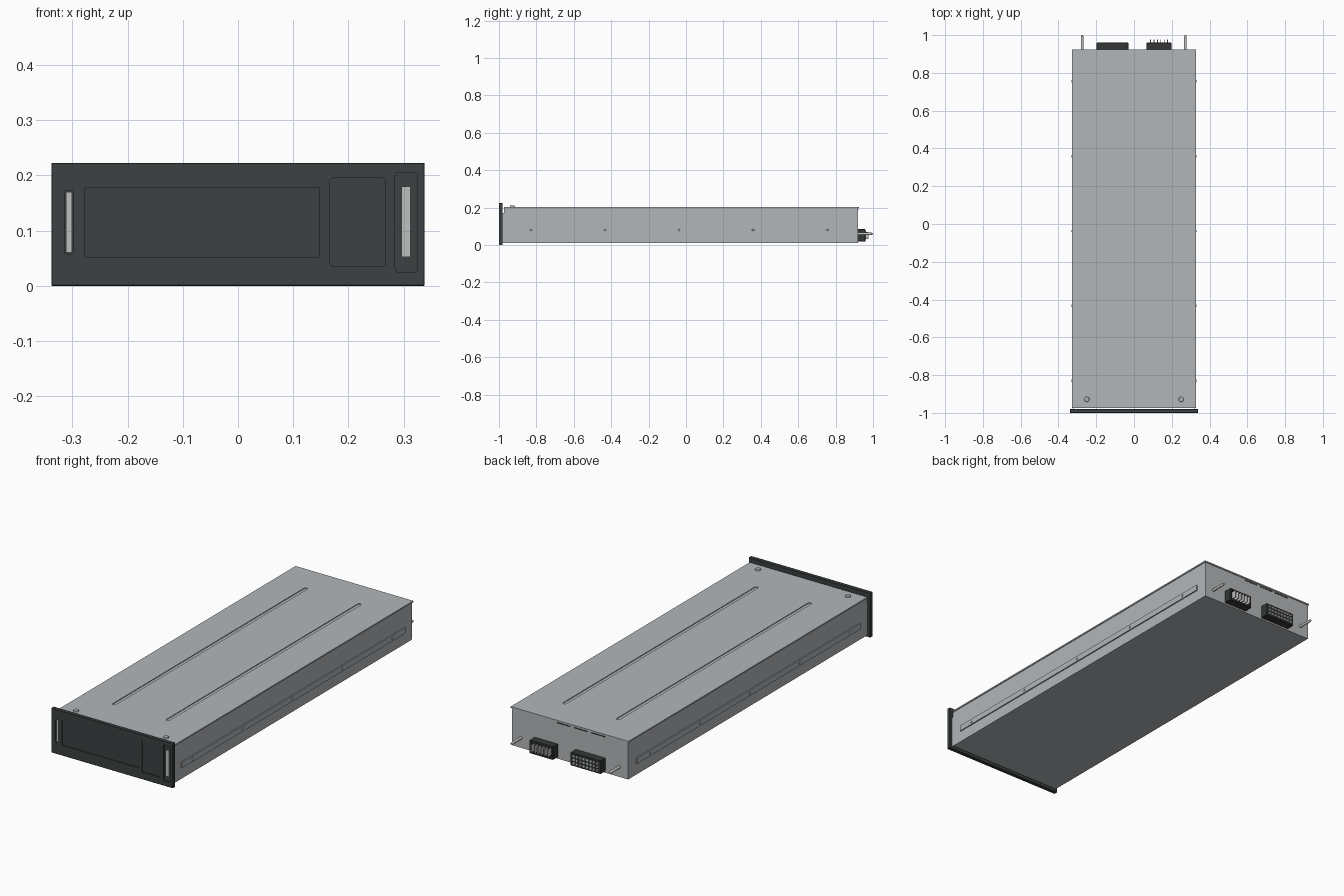
import bpy, bmesh, math
from mathutils import Vector

cube = bpy.data.objects.get("Cube")
if cube:
    bpy.data.objects.remove(cube, do_unlink=True)


def material(name, color):
    m = bpy.data.materials.new(name)
    m.use_nodes = True
    m.diffuse_color = (*color, 1)
    m.node_tree.nodes["Principled BSDF"].inputs["Base Color"].default_value = (*color, 1)
    return m


STEEL = material("light steel", (0.45, 0.47, 0.49))
SLATE = material("dark slate", (0.045, 0.053, 0.053))
BLACK = material("connector black", (0.035, 0.039, 0.039))
PALE = material("pale metal", (0.52, 0.53, 0.53))


def finish(name, bm, mat):
    bmesh.ops.recalc_face_normals(bm, faces=bm.faces)
    mesh = bpy.data.meshes.new(name)
    bm.to_mesh(mesh)
    bm.free()
    mesh.materials.append(mat)
    ob = bpy.data.objects.new(name, mesh)
    bpy.context.collection.objects.link(ob)
    return ob


def add_box(bm, x, y, z):
    verts = bmesh.ops.create_cube(bm, size=1)["verts"]
    for v in verts:
        v.co = Vector([(r[0] + r[1]) / 2 + c * (r[1] - r[0]) for c, r in zip(v.co, (x, y, z))])


def boxes(name, ranges, mat, bevel=0):
    bm = bmesh.new()
    for r in ranges:
        add_box(bm, *r)
    if bevel:
        bmesh.ops.bevel(bm, geom=bm.edges[:], offset=bevel, segments=1, affect="EDGES")
    return finish(name, bm, mat)


def plate(name, u, v, w, radius, mat, axis):
    """Rounded rectangle over ranges u and v, extruded along the axis over range w."""
    def place(a, b, c):
        return (a, c, b) if axis == "y" else (a, b, c)
    bm = bmesh.new()
    ring = []
    for i, (a, b) in enumerate(((u[1], v[1]), (u[0], v[1]), (u[0], v[0]), (u[1], v[0]))):
        ca = a - radius if a == u[1] else a + radius
        cb = b - radius if b == v[1] else b + radius
        for k in range(6):
            t = math.pi / 2 * (i + k / 5)
            ring.append(bm.verts.new(place(ca + radius * math.cos(t), cb + radius * math.sin(t), w[0])))
    face = bm.faces.new(ring)
    out = bmesh.ops.extrude_face_region(bm, geom=[face])["geom"]
    shift = Vector(place(0, 0, w[1] - w[0]))
    bmesh.ops.translate(bm, vec=shift, verts=[e for e in out if isinstance(e, bmesh.types.BMVert)])
    bmesh.ops.remove_doubles(bm, verts=bm.verts, dist=1e-6)
    return finish(name, bm, mat)


def carve(target, cutter):
    cutter.hide_render = True
    mod = target.modifiers.new("carve", "BOOLEAN")
    mod.operation, mod.solver, mod.object = "DIFFERENCE", "EXACT", cutter
    bpy.context.view_layer.objects.active = target
    bpy.ops.object.modifier_apply(modifier=mod.name)
    bpy.data.objects.remove(cutter, do_unlink=True)


def rod(name, start, end, radius, mat, tip=1.0):
    a, b = Vector(start), Vector(end)
    bm = bmesh.new()
    bmesh.ops.create_cone(bm, cap_ends=True, segments=16, radius1=radius,
                          radius2=radius * tip, depth=(b - a).length)
    rot = (b - a).to_track_quat("Z", "Y")
    for v in bm.verts:
        v.co = rot @ v.co + (a + b) / 2
    ob = finish(name, bm, mat)
    bpy.ops.object.select_all(action="DESELECT")
    ob.select_set(True)
    bpy.context.view_layer.objects.active = ob
    bpy.ops.object.shade_smooth_by_angle()
    return ob


# Case body with side tabs that reach the front panel
BACK = 0.92
boxes("case_body", [((-0.323, 0.323), (-0.973, BACK), (0.01, 0.198))], STEEL)
boxes("panel_mounting_tabs", [((s * 0.3215 - 0.0015, s * 0.3215 + 0.0015), (-0.985, -0.97), (0.01, 0.17))
                              for s in (-1, 1)], STEEL)

# Overhanging lid with two long pressed grooves
lid = boxes("lid", [((-0.327, 0.327), (-0.973, BACK + 0.004), (0.197, 0.204))], STEEL)
for x in (-0.15, 0.147):
    carve(lid, plate("groove_cutter", (x - 0.009, x + 0.009), (-0.775, 0.76),
                     (0.2, 0.22), 0.0089, STEEL, "z"))

# Side rails, their screws and the lid screws
for s, side in ((-1, "right"), (1, "left")):
    boxes(side + "_rail", [((s * 0.325 - 0.004, s * 0.325 + 0.004), (-0.915, 0.86), (0.066, 0.095))], STEEL)
    for i in range(5):
        y = 0.755 - i * 0.396
        rod(side + "_rail_screw", (s * 0.328, y, 0.08), (s * 0.332, y, 0.08), 0.007, STEEL, 0.7)
    rod(side + "_lid_screw", (s * 0.25, -0.928, 0.203), (s * 0.25, -0.928, 0.21), 0.014, STEEL, 0.85)

# Front panel with shallow recesses
panel = boxes("front_panel", [((-0.338, 0.338), (-1, -0.98), (0, 0.223))], SLATE, 0.001)
recesses = [
    ((-0.278, 0.148), (0.052, 0.178), 0.005, 0.004),
    ((0.167, 0.267), (0.036, 0.195), 0.005, 0.005),
    ((0.285, 0.325), (0.025, 0.205), 0.008, 0.006),
    ((-0.314, -0.299), (0.058, 0.172), 0.008, 0.003),
]
for u, v, depth, radius in recesses:
    carve(panel, plate("recess_cutter", u, v, (-1.02, -1 + depth), radius, SLATE, "y"))

# Pale strips at the floor of the end recesses
plate("handle_strip", (0.296, 0.313), (0.052, 0.18), (-0.996, -0.99), 0.001, PALE, "y")
plate("indicator_strip", (-0.312, -0.301), (0.06, 0.17), (-0.996, -0.99), 0.002, PALE, "y")

# Rear power connector with upright blades
power = boxes("power_connector", [((0.067, 0.198), (BACK - 0.01, 0.96), (0.018, 0.084))], BLACK, 0.002)
carve(power, plate("socket_cutter", (0.076, 0.189), (0.027, 0.075), (0.945, 0.98), 0.003, BLACK, "y"))
boxes("power_blades", [((x - 0.002, x + 0.002), (0.94, 0.976), (0.032, 0.07))
                       for x in [0.088 + i * 0.018 for i in range(6)]], PALE)

# Rear signal connector with a grid of contacts
boxes("signal_connector", [((-0.198, -0.03), (BACK - 0.01, 0.96), (0.018, 0.084))], BLACK, 0.002)
boxes("signal_contacts", [((x - 0.005, x + 0.005), (0.955, 0.962), (z - 0.005, z + 0.005))
                          for x in [-0.18 + i * 0.0189 for i in range(8)]
                          for z in (0.033, 0.051, 0.069)], PALE)

# Rear guide pins with tapered tips
for x in (-0.274, 0.272):
    rod("guide_pin", (x, BACK - 0.01, 0.06), (x, 0.985, 0.06), 0.007, PALE)
    rod("guide_pin_tip", (x, 0.985, 0.06), (x, 1, 0.06), 0.007, PALE, 0.6)

# Thin rear slots just below the lid
boxes("rear_slots", [((x - 0.038, x + 0.038), (BACK - 0.002, BACK + 0.001), (0.187, 0.193))
                     for x in (-0.155, -0.06, 0.035)], BLACK)
